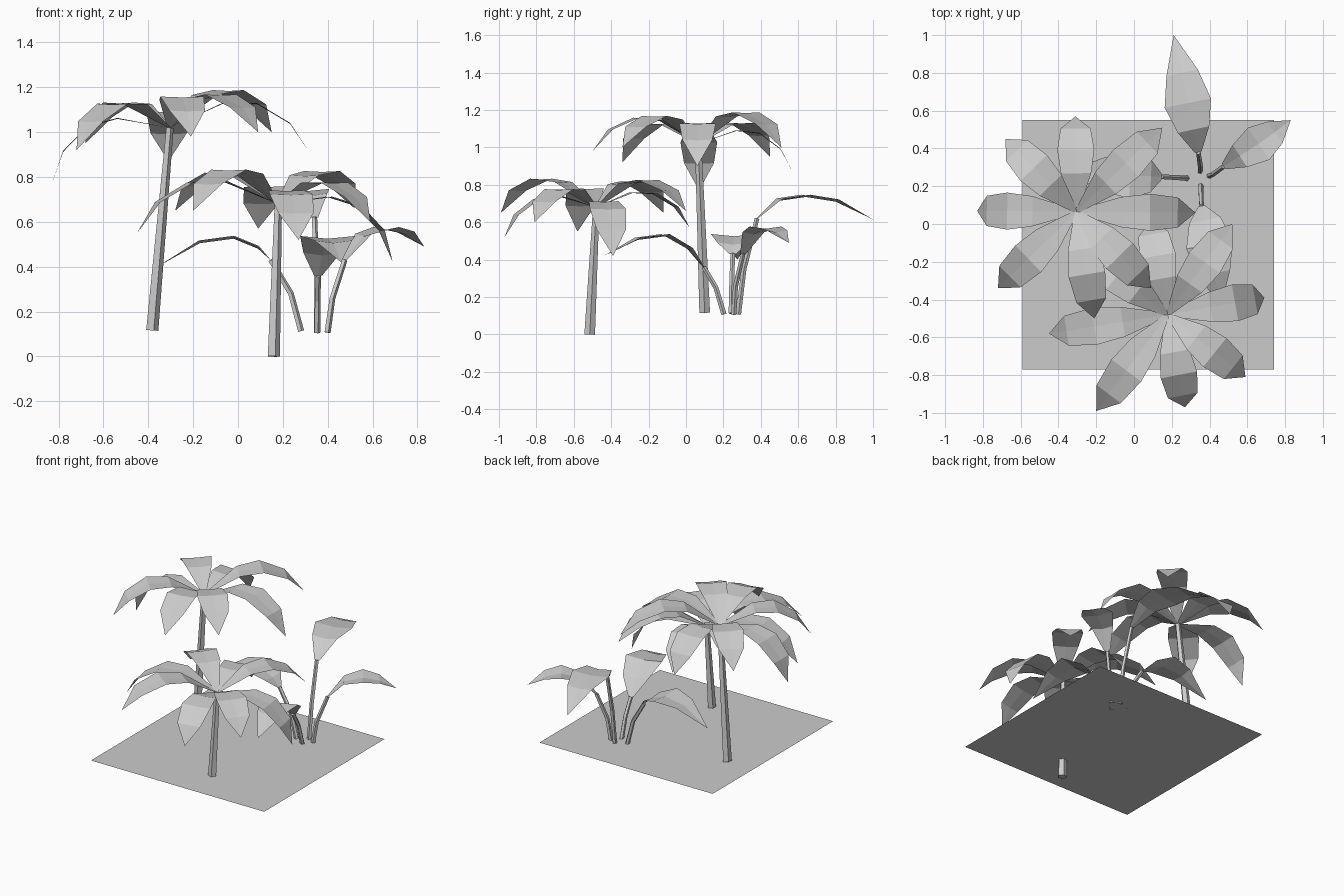
import bpy
import math
from mathutils import Vector

if "Cube" in bpy.data.objects:
    bpy.data.objects.remove(bpy.data.objects["Cube"])


def make_object(name, verts, faces):
    mesh = bpy.data.meshes.new(name)
    mesh.from_pydata([tuple(v) for v in verts], [], faces)
    mesh.update()
    ob = bpy.data.objects.new(name, mesh)
    bpy.context.collection.objects.link(ob)
    return ob


def tube(name, path, radii, sides):
    """Tapered low-poly stem following a path."""
    path = [Vector(p) for p in path]
    verts, faces = [], []
    for i, p in enumerate(path):
        t = (path[min(i + 1, len(path) - 1)] - path[max(i - 1, 0)]).normalized()
        u = Vector((0, 1, 0)).cross(t).normalized()
        w = t.cross(u)
        for k in range(sides):
            a = 2 * math.pi * k / sides
            verts.append(p + radii[i] * (u * math.cos(a) + w * math.sin(a)))
    for i in range(len(path) - 1):
        for k in range(sides):
            k2 = (k + 1) % sides
            a, b = i * sides, (i + 1) * sides
            faces.append((a + k, a + k2, b + k2, b + k))
    faces.append(tuple(reversed(range(sides))))
    faces.append(tuple(range(len(verts) - sides, len(verts))))
    return make_object(name, verts, faces)


def blade(name, spine, widths, fold):
    """Leaf sheet: left edge, midrib and right edge per station, ending in a tip."""
    spine = [Vector(p) for p in spine]
    verts, faces = [], []
    n = len(spine) - 1
    for i in range(n):
        d = spine[i + 1] - spine[max(i - 1, 0)]
        side = Vector((-d.y, d.x, 0)).normalized() * widths[i]
        lift = Vector((0, 0, fold if i else 0))
        verts += [spine[i] + side + lift, spine[i], spine[i] - side + lift]
    verts.append(spine[n])
    for i in range(n - 1):
        a, b = 3 * i, 3 * i + 3
        faces += [(a, a + 1, b + 1, b), (a + 1, a + 2, b + 2, b + 1)]
    a, tip = 3 * (n - 1), 3 * n
    faces += [(a, a + 1, tip), (a + 1, a + 2, tip)]
    return make_object(name, verts, faces)


# arched frond profile, unit chord of 0.6 from crown to tip
FROND = [(0, 0), (0.2, 0.14), (0.34, 0.165), (0.49, 0.11), (0.6, 0)]
FROND_W = [0.01, 0.08, 0.098, 0.08]


def palm(name, base, crown, tips, arch=1.0):
    crown = Vector(crown)
    tube(name + "_trunk", [base, crown], [0.03, 0.018], 5)
    for i, tip in enumerate(tips):
        v = Vector(tip) - crown
        flat = Vector((v.x, v.y, 0)).normalized()
        s = v.length / 0.6
        p = math.atan2(v.z, math.hypot(v.x, v.y))
        spine = [crown + s * (flat * (x * math.cos(p) - arch * z * math.sin(p))
                 + Vector((0, 0, x * math.sin(p) + arch * z * math.cos(p)))) for x, z in FROND]
        blade(f"{name}_frond_{i + 1}", spine, FROND_W, 0.004)


def broad_leaf(name, stem, spine, width=1.0):
    tube(name + "_stalk", stem, [0.015, 0.014, 0.013], 5)
    widths = [0.018] + [w * width for w in (0.085, 0.125, 0.085)]
    blade(name + "_blade", [stem[-1]] + spine, widths, 0.012)


# ground sheet
make_object("ground_sheet", [(-0.59, -0.77, 0.113), (0.74, -0.77, 0.113),
                             (0.74, 0.55, 0.113), (-0.59, 0.55, 0.113)], [(0, 1, 2, 3)])

# tall palm
palm("tall_palm", (-0.385, 0.10, 0.117), (-0.305, 0.065, 1.02), [
    (0.325, 0.06, 0.90), (0.15, 0.51, 1.00), (-0.31, 0.57, 0.87), (-0.68, 0.45, 0.95),
    (-0.83, 0.07, 0.77), (-0.72, -0.34, 0.92), (-0.21, -0.50, 0.98), (0.09, -0.34, 1.00)])

# short palm
palm("short_palm", (0.157, -0.515, 0.0), (0.178, -0.48, 0.68), [
    (0.69, -0.39, 0.42), (0.52, 0.0, 0.66), (0.09, 0.02, 0.57), (-0.28, -0.12, 0.65),
    (-0.45, -0.58, 0.55), (-0.20, -0.99, 0.65), (0.27, -0.97, 0.52), (0.59, -0.81, 0.60)],
    0.95)

# cluster of broad leaves on curved stalks
broad_leaf("north_leaf",
           [(0.35, 0.28, 0.107), (0.35, 0.31, 0.35), (0.34, 0.38, 0.62)],
           [(0.315, 0.50, 0.715), (0.285, 0.64, 0.735), (0.255, 0.80, 0.71), (0.21, 1.0, 0.615)])
broad_leaf("east_leaf",
           [(0.398, 0.255, 0.107), (0.42, 0.265, 0.26), (0.475, 0.305, 0.43)],
           [(0.56, 0.36, 0.535), (0.66, 0.425, 0.565), (0.745, 0.485, 0.545), (0.83, 0.55, 0.49)],
           0.82)
broad_leaf("south_leaf",
           [(0.353, 0.203, 0.107), (0.354, 0.16, 0.25), (0.357, 0.095, 0.36)],
           [(0.375, 0.02, 0.45), (0.40, -0.11, 0.525), (0.425, -0.26, 0.505), (0.46, -0.44, 0.42)])
broad_leaf("west_leaf",
           [(0.28, 0.242, 0.113), (0.235, 0.245, 0.28), (0.145, 0.25, 0.43)],
           [(0.09, 0.252, 0.48), (-0.02, 0.258, 0.525), (-0.17, 0.265, 0.505), (-0.36, 0.275, 0.40)])
